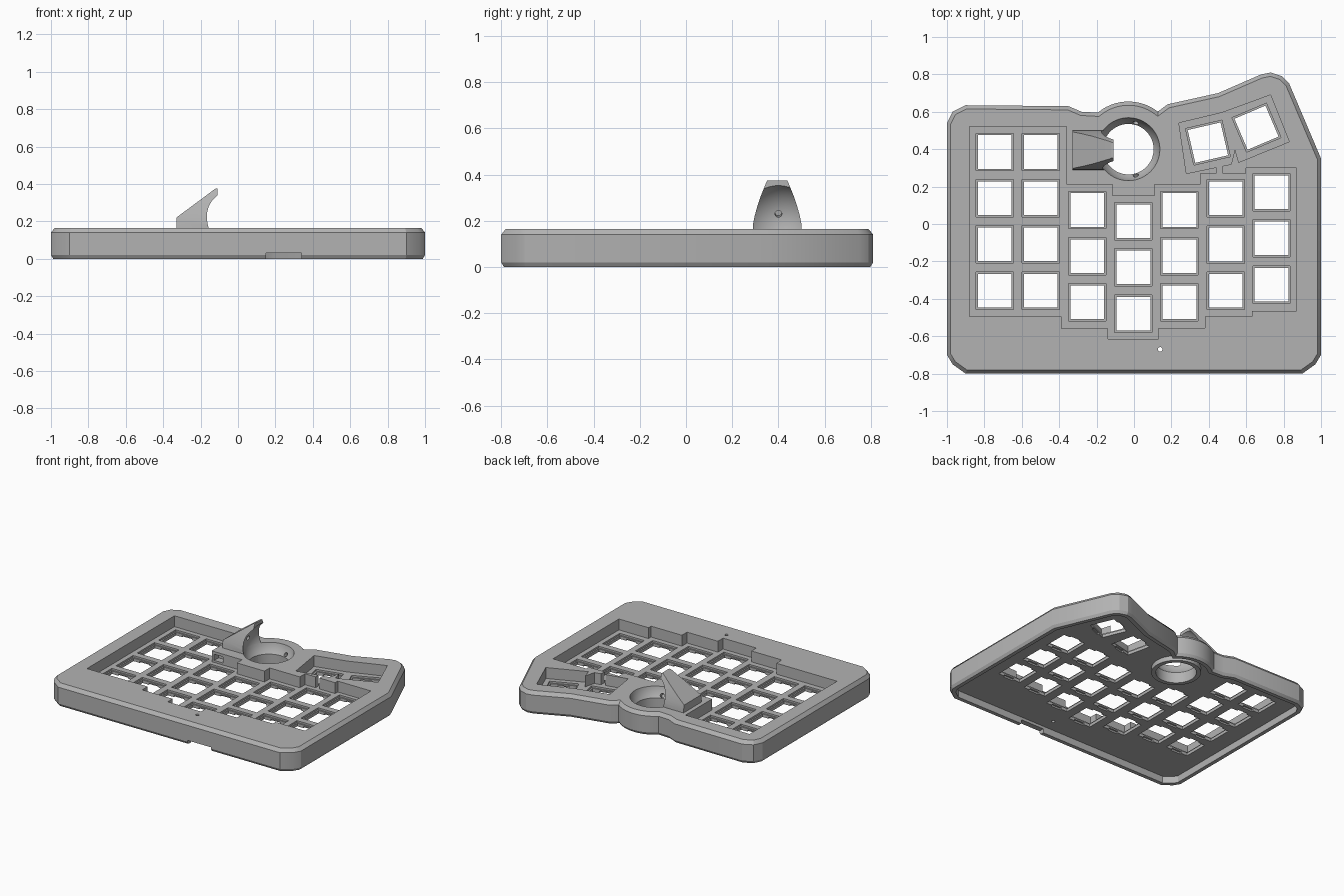
import bpy, bmesh, math
from mathutils import Matrix, Vector

old = bpy.data.objects.get("Cube")
if old:
    bpy.data.objects.remove(old, do_unlink=True)

TOP, FLOOR, UNDER = 0.165, 0.085, 0.05
BALL = Vector((-0.03, 0.4, 0.2))
BALL_R = 0.172

grey = bpy.data.materials.new("plain grey")
grey.use_nodes = True
grey.diffuse_color = (0.45, 0.45, 0.45, 1)
grey.node_tree.nodes["Principled BSDF"].inputs["Base Color"].default_value = grey.diffuse_color


def finish(name, bm):
    bmesh.ops.recalc_face_normals(bm, faces=bm.faces)
    mesh = bpy.data.meshes.new(name)
    bm.to_mesh(mesh)
    bm.free()
    mesh.materials.append(grey)
    ob = bpy.data.objects.new(name, mesh)
    bpy.context.collection.objects.link(ob)
    return ob


def loft(bm, layers):
    """Closed solid through (outline, height) layers."""
    rings = [[bm.verts.new((x, y, z)) for x, y in poly] for poly, z in layers]
    n = len(rings[0])
    for a, b in zip(rings, rings[1:]):
        for i in range(n):
            j = (i + 1) % n
            bm.faces.new((a[i], a[j], b[j], b[i]))
    bm.faces.new(rings[0])
    bm.faces.new(rings[-1])


def prism(name, poly, z0, z1):
    bm = bmesh.new()
    loft(bm, [(poly, z0), (poly, z1)])
    return finish(name, bm)


def rect(x0, x1, y0, y1):
    return [(x0, y0), (x1, y0), (x1, y1), (x0, y1)]


def inset(poly, d):
    """Move every side of a clockwise outline inwards by d."""
    out = []
    for i, p in enumerate(poly):
        p = Vector(p)
        a = (p - Vector(poly[i - 1])).normalized()
        b = (Vector(poly[(i + 1) % len(poly)]) - p).normalized()
        na, nb = Vector((a.y, -a.x)), Vector((b.y, -b.x))
        q = p + (na + nb) * d / (1 + na.dot(nb))
        out.append((q.x, q.y))
    return out


def circle(r, n=64):
    return [(BALL.x + r * math.cos(2 * math.pi * i / n),
             BALL.y + r * math.sin(2 * math.pi * i / n)) for i in range(n)]


def cut(ob, cutter):
    cutter.hide_render = True
    mod = ob.modifiers.new("cut", 'BOOLEAN')
    mod.operation, mod.solver, mod.object = 'DIFFERENCE', 'EXACT', cutter
    bpy.ops.object.select_all(action='DESELECT')
    bpy.context.view_layer.objects.active = ob
    ob.select_set(True)
    bpy.ops.object.modifier_apply(modifier=mod.name)


def smooth(ob):
    bpy.ops.object.select_all(action='DESELECT')
    bpy.context.view_layer.objects.active = ob
    ob.select_set(True)
    bpy.ops.object.shade_smooth_by_angle(angle=math.radians(25))


# Case shell with chamfered rims and a round bulge behind the ball
bulge = [(BALL.x + 0.255 * math.cos(math.radians(a)),
          BALL.y + 0.255 * math.sin(math.radians(a))) for a in range(130, 51, -6)]
outline = [(-1, 0.54), (-0.97, 0.6), (-0.9, 0.635), (-0.35, 0.63), (-0.28, 0.6)] + bulge + [
    (0.18, 0.64), (0.45, 0.7), (0.68, 0.8), (0.73, 0.81), (0.79, 0.79), (0.83, 0.75),
    (1, 0.35), (1, -0.7), (0.97, -0.75), (0.9, -0.8), (-0.9, -0.8), (-0.97, -0.75), (-1, -0.7)]
bm = bmesh.new()
loft(bm, [(inset(outline, 0.012), 0), (outline, 0.02), (outline, 0.14), (inset(outline, 0.02), TOP)])
case = finish("case", bm)

# Stepped key well, thumb well and the passage between them
key_well = [(-0.88, 0.52), (-0.36, 0.52), (-0.36, 0.21), (-0.115, 0.21), (-0.115, 0.15),
            (0.11, 0.15), (0.11, 0.21), (0.355, 0.21), (0.355, 0.27), (0.6, 0.27), (0.6, 0.3),
            (0.87, 0.3), (0.87, -0.465), (0.63, -0.465), (0.63, -0.495), (0.38, -0.495),
            (0.38, -0.555), (0.13, -0.555), (0.13, -0.615), (-0.14, -0.615), (-0.14, -0.558),
            (-0.387, -0.558), (-0.387, -0.495), (-0.88, -0.495)]
thumb_well = [(0.24, 0.54), (0.47, 0.595), (0.73, 0.69), (0.83, 0.44), (0.56, 0.33),
              (0.54, 0.4), (0.52, 0.32), (0.28, 0.27)]
helpers = [
    prism("cavity_cutter", inset(outline, 0.04), -0.1, UNDER),
    prism("key_well_cutter", key_well, FLOOR, 0.3),
    prism("thumb_well_cutter", thumb_well, FLOOR, 0.3),
    prism("passage_cutter", rect(0.44, 0.472, 0.25, 0.35), FLOOR, 0.3),
    prism("cable_port_cutter", rect(-0.34, -0.27, 0.19, 0.26), 0.1, 0.145),
    prism("front_notch_cutter", rect(0.15, 0.34, -0.9, -0.7), -0.1, 0.03),
    prism("reset_hole_cutter", [(0.14 + 0.012 * math.cos(i * math.pi / 6),
                                 -0.67 + 0.012 * math.sin(i * math.pi / 6)) for i in range(12)], -0.1, 0.3),
    prism("ball_hole_cutter", circle(0.135), -0.1, 0.12),
]

# Key openings: a through hole, a shallow seat and clip notches underneath
columns = [(-0.745, 0.385, 4), (-0.498, 0.385, 4), (-0.25, 0.075, 3), (-0.003, 0.015, 3),
           (0.243, 0.075, 3), (0.49, 0.137, 3), (0.735, 0.17, 3)]
keys = [(x, y - 0.247 * i, 0) for x, y, count in columns for i in range(count)]
keys += [(0.395, 0.435, 13), (0.655, 0.515, 23)]
for name, w, d, z0, z1 in (("key_hole_cutter", 0.18, 0.18, 0, 0.12),
                           ("key_seat_cutter", 0.2, 0.2, 0.072, 0.12),
                           ("clip_cutter", 0.08, 0.205, 0, 0.062)):
    bm = bmesh.new()
    for x, y, turn in keys:
        place = (Matrix.Translation((x, y, (z0 + z1) / 2))
                 @ Matrix.Rotation(math.radians(turn), 4, 'Z')
                 @ Matrix.Diagonal((w, d, z1 - z0, 1)))
        bmesh.ops.create_cube(bm, size=1, matrix=place)
    helpers.append(finish(name, bm))

# Ball socket and its three bearing holes
bm = bmesh.new()
bmesh.ops.create_uvsphere(bm, u_segments=64, v_segments=32, radius=BALL_R,
                          matrix=Matrix.Translation(BALL))
ball_cutter = finish("ball_cutter", bm)
bm = bmesh.new()
for d in ((0.04, 0.14, -0.09), (0.04, -0.14, -0.09), (-0.17, 0, 0.03)):
    d = Vector(d).normalized()
    place = Matrix.Translation(BALL + d * 0.18) @ d.to_track_quat('Z', 'Y').to_matrix().to_4x4()
    bmesh.ops.create_cone(bm, cap_ends=True, segments=16, radius1=0.015, radius2=0.015,
                          depth=0.06, matrix=place)
bearing_cutter = finish("bearing_cutter", bm)
helpers += [ball_cutter, bearing_cutter]

for h in helpers:
    cut(case, h)

# Curved arm reaching over the ball
bm = bmesh.new()
loft(bm, [(rect(x, -0.11, BALL.y - 0.005 - w, BALL.y - 0.005 + w), z) for x, w, z in (
    (-0.33, 0.107, 0.14), (-0.33, 0.104, 0.19), (-0.33, 0.098, 0.22), (-0.276, 0.087, 0.26),
    (-0.222, 0.074, 0.3), (-0.168, 0.058, 0.34), (-0.128, 0.046, 0.37), (-0.12, 0.042, 0.375))])
arm = finish("ball_arm", bm)
cut(arm, ball_cutter)
cut(arm, bearing_cutter)

# Collar under the ball socket
bm = bmesh.new()
rings = [[bm.verts.new((x, y, z)) for x, y in circle(r)]
         for r, z in ((0.135, 0.06), (0.135, 0.015), (0.165, 0.015), (0.165, 0.06))]
for k in range(4):
    a, b = rings[k], rings[(k + 1) % 4]
    for i in range(len(a)):
        j = (i + 1) % len(a)
        bm.faces.new((a[i], a[j], b[j], b[i]))
collar = finish("socket_collar", bm)

for ob in (case, arm, collar):
    smooth(ob)
for h in helpers:
    bpy.data.objects.remove(h, do_unlink=True)
